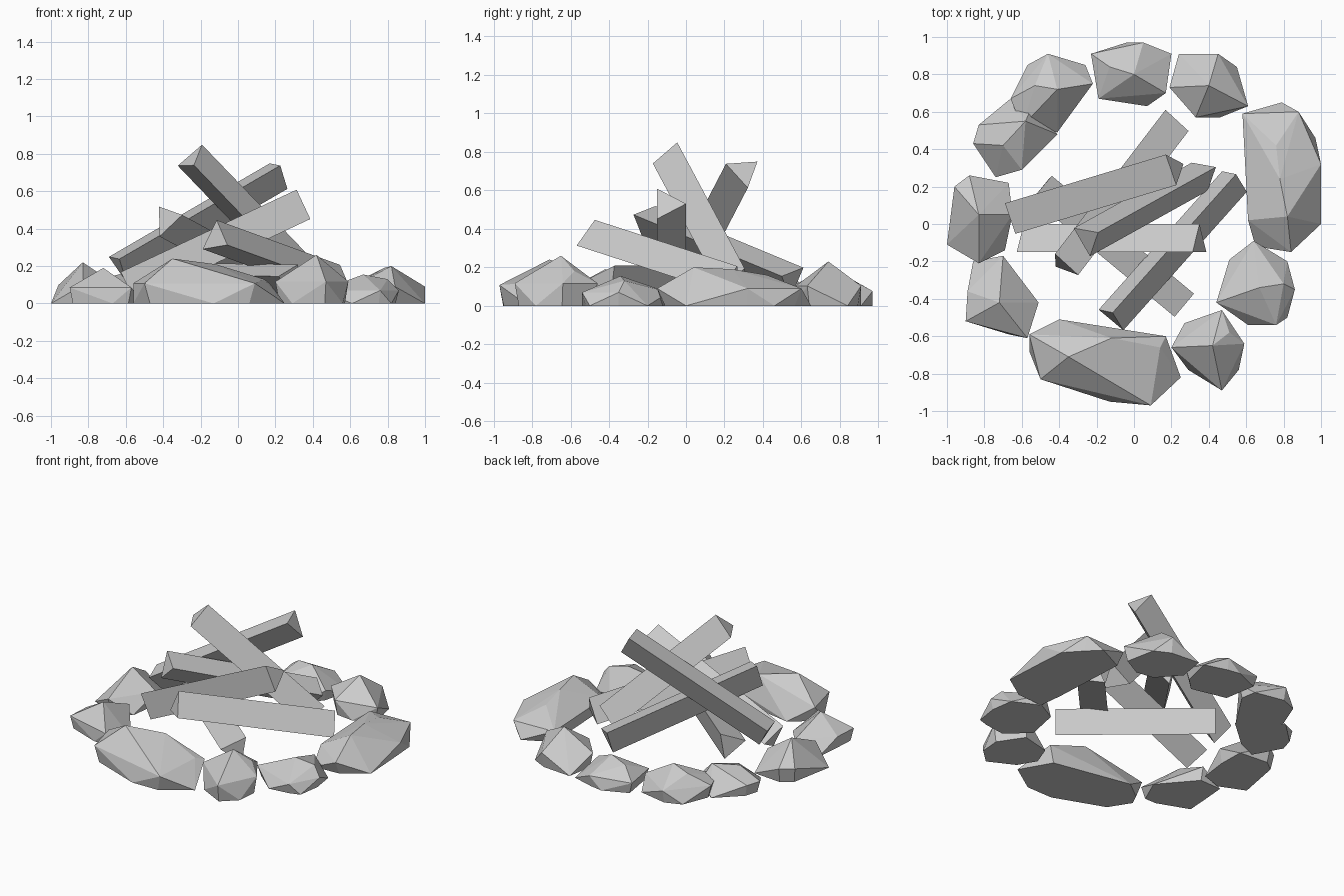
import bpy
import bmesh
from mathutils import Vector

cube = bpy.data.objects.get("Cube")
if cube:
    bpy.data.objects.remove(cube, do_unlink=True)

grey = bpy.data.materials.new("plain_grey")
grey.use_nodes = True
grey.diffuse_color = (0.6, 0.6, 0.6, 1)
grey.node_tree.nodes["Principled BSDF"].inputs["Base Color"].default_value = grey.diffuse_color


def finish(name, bm):
    """Turn a bmesh into a flat shaded object with the shared material."""
    bmesh.ops.recalc_face_normals(bm, faces=bm.faces)
    mesh = bpy.data.meshes.new(name)
    bm.to_mesh(mesh)
    bm.free()
    mesh.materials.append(grey)
    obj = bpy.data.objects.new(name, mesh)
    bpy.context.collection.objects.link(obj)
    return obj


def stone(name, rim, crown):
    """Faceted boulder: rim corners alternate between raised and grounded."""
    height = max(point[2] for point in crown)
    centre = sum((Vector(p) for p in rim), Vector((0, 0))) / len(rim)
    bm = bmesh.new()
    for i, p in enumerate(rim):
        point = Vector(p)
        if i % 2:
            bm.verts.new((point.x, point.y, 0))
        else:
            base = centre.lerp(point, 0.9)
            bm.verts.new((point.x, point.y, height * 0.45))
            bm.verts.new((base.x, base.y, 0))
    for p in crown:
        bm.verts.new(p)
    hull = bmesh.ops.convex_hull(bm, input=bm.verts)
    inside = [v for v in hull["geom_interior"] if isinstance(v, bmesh.types.BMVert)]
    bmesh.ops.delete(bm, geom=inside, context="VERTS")
    return finish(name, bm)


def log(name, top, foot, ridge, radius=0.1):
    """Split log: triangular prism from top to foot, one edge towards ridge."""
    top, foot, ridge = Vector(top), Vector(foot), Vector(ridge)
    axis = (foot - top).normalized()
    first = (ridge - axis * ridge.dot(axis)).normalized() * radius
    side = axis.cross(first) * (3 ** 0.5 / 2)
    corners = [first, side - first / 2, -side - first / 2]
    bm = bmesh.new()
    ends = [[bm.verts.new(end + c) for c in corners] for end in (top, foot)]
    for ring in ends:
        bm.faces.new(ring)
    for i in range(3):
        j = (i + 1) % 3
        bm.faces.new((ends[0][i], ends[0][j], ends[1][j], ends[1][i]))
    return finish(name, bm)


# Ring of stones, counter-clockwise from the front
stone("front_long_stone",
      [(-.56, -.59), (-.4, -.51), (.17, -.6), (.25, -.82), (.09, -.97),
       (-.13, -.95), (-.5, -.83), (-.56, -.68)],
      [(-.35, -.71, .24), (-.12, -.61, .21), (.14, -.66, .13)])
stone("front_left_stone",
      [(.59, -.64), (.56, -.78), (.47, -.89), (.29, -.78), (.2, -.66),
       (.27, -.53), (.47, -.46)],
      [(.42, -.65, .26), (.51, -.58, .18)])
stone("left_front_stone",
      [(.44, -.42), (.51, -.19), (.64, -.09), (.82, -.2), (.86, -.35),
       (.82, -.5), (.76, -.54), (.61, -.54)],
      [(.67, -.34, .155), (.8, -.32, .13)])
stone("left_long_stone",
      [(.58, .59), (.79, .65), (.88, .6), (.97, .46), (1, .32), (1, 0),
       (.84, -.15), (.65, -.12), (.61, .02)],
      [(.78, .24, .19), (.82, .04, .2), (.76, .42, .16)])
stone("back_left_stone",
      [(.19, .73), (.24, .91), (.45, .91), (.55, .84), (.61, .63), (.46, .57),
       (.33, .57)],
      [(.4, .74, .23)])
stone("back_stone",
      [(-.23, .91), (-.04, .97), (.05, .97), (.2, .91), (.17, .7), (.07, .63),
       (-.19, .67)],
      [(0, .8, .17), (-.13, .84, .15)])
stone("back_right_stone",
      [(-.66, .67), (-.57, .85), (-.46, .91), (-.26, .85), (-.22, .75),
       (-.41, .49), (-.6, .52)],
      [(-.41, .72, .19), (-.53, .74, .16)])
stone("right_back_stone",
      [(-.83, .53), (-.66, .67), (-.55, .62), (-.41, .48), (-.6, .29),
       (-.74, .25), (-.86, .43)],
      [(-.58, .55, .17), (-.7, .42, .14)])
stone("right_stone",
      [(-.88, .26), (-.67, .22), (-.65, .05), (-.69, -.14), (-.83, -.21),
       (-1, -.11), (-.96, .2)],
      [(-.83, .05, .22)])
stone("right_front_stone",
      [(-.89, -.36), (-.86, -.2), (-.7, -.17), (-.51, -.42), (-.57, -.61),
       (-.67, -.59), (-.9, -.52)],
      [(-.72, -.42, .19)])

# Heap of split logs leaning on each other
log("high_back_log", (.22, .3, .7), (-.64, .04, .2), (.04, .02, -.09))
log("tallest_log", (-.25, -.08, .775), (.38, .27, .12), (.05, .03, .07))
log("cross_log", (.35, -.1, .53), (-.59, -.1, .09), (0, 1, 0))
log("front_log", (-.12, -.5, .35), (.54, .24, .11), (0, .02, .1))
log("rear_leaning_log", (-.38, -.22, .45), (.21, .55, .13), (-.36, 0, -1))
log("ground_log", (-.48, .21, .14), (.28, -.42, .13), (.25, .3, -1))
